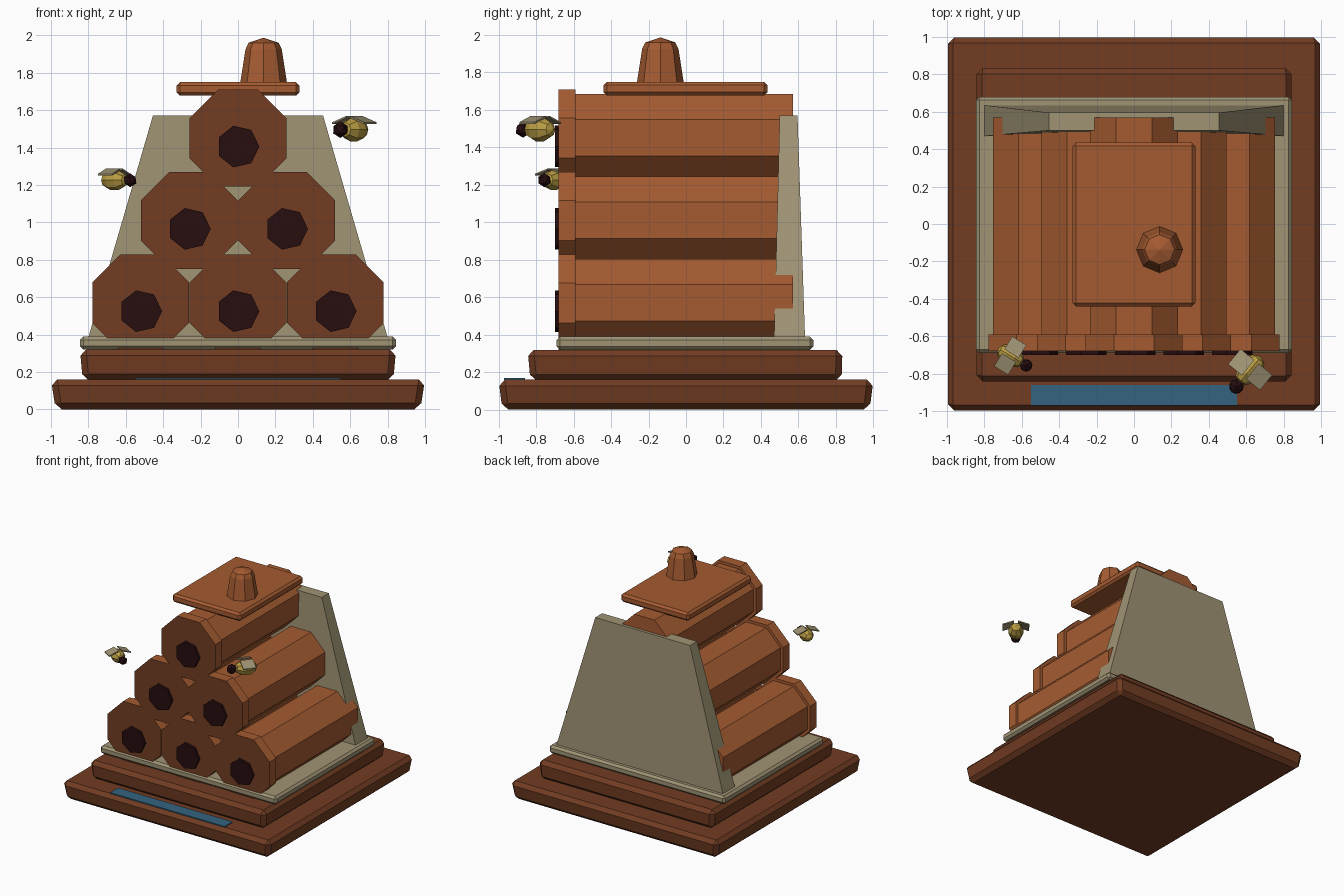
import bpy, bmesh, math
from mathutils import Matrix, Vector

if "Cube" in bpy.data.objects:
    bpy.data.objects.remove(bpy.data.objects["Cube"])


def mat(name, rgb):
    m = bpy.data.materials.new(name)
    m.diffuse_color = (*rgb, 1)
    m.use_nodes = True
    m.node_tree.nodes["Principled BSDF"].inputs["Base Color"].default_value = m.diffuse_color
    return m


CLAY = mat("orange_clay", (0.376, 0.105, 0.031))
BROWN = mat("dark_wood", (0.168, 0.046, 0.016))
STONE = mat("grey_stone", (0.35, 0.295, 0.175))
BLUE = mat("blue_plate", (0.034, 0.125, 0.21))
DARK = mat("dark_hole", (0.02, 0.004, 0.005))
YELLOW = mat("bee_yellow", (0.48, 0.33, 0.055))


def finish(name, bm, *mats):
    bmesh.ops.recalc_face_normals(bm, faces=bm.faces)
    me = bpy.data.meshes.new(name)
    bm.to_mesh(me)
    bm.free()
    ob = bpy.data.objects.new(name, me)
    for m in mats:
        me.materials.append(m)
    bpy.context.collection.objects.link(ob)
    return ob


def loft(rings):
    """Skin a list of equal-length point rings and cap both ends."""
    bm = bmesh.new()
    vs = [[bm.verts.new(p) for p in r] for r in rings]
    n = len(vs[0])
    for a, b in zip(vs, vs[1:]):
        for i in range(n):
            j = (i + 1) % n
            bm.faces.new((a[i], a[j], b[j], b[i]))
    bm.faces.new(vs[0])
    bm.faces.new(vs[-1])
    return bm


def rect(x, y0, y1, z):
    return [(-x, y0, z), (x, y0, z), (x, y1, z), (-x, y1, z)]


def slab(name, m, lower, upper, bevel=0):
    """Box from two rectangles (half_x, y0, y1, z) with chamfered edges."""
    ob = finish(name, loft([rect(*lower), rect(*upper)]), m)
    if bevel:
        b = ob.modifiers.new("chamfer", "BEVEL")
        b.width = bevel
        b.segments = 1
        b.limit_method = "NONE"
    return ob


def prism(cx, cz, r, y0, y1, n, start):
    """Polygonal prism along y."""
    angs = [start + math.tau * i / n for i in range(n)]
    return loft([[(cx + r * math.cos(a), y, cz + r * math.sin(a)) for a in angs]
                 for y in (y0, y1)])


# stepped base
slab("base_slab", BROWN, (0.975, -0.98, 0.98, 0), (1.0, -1.0, 1.0, 0.16), 0.033)
slab("upper_slab", BROWN, (0.83, -0.83, 0.83, 0.155), (0.845, -0.845, 0.835, 0.32), 0.033)
slab("stone_floor", STONE, (0.845, -0.69, 0.68, 0.32), (0.845, -0.69, 0.68, 0.39), 0.018)
slab("front_plate", BLUE, (0.55, -0.97, -0.86, 0.159), (0.55, -0.97, -0.86, 0.168))

# tapered back board
slab("back_board", STONE, (0.80, 0.47, 0.635, 0.385), (0.455, 0.50, 0.595, 1.57))

# pyramid of octagonal pipes with rim and entrance hole
K = math.cos(math.pi / 8)
for row in range(3):
    z = 0.57 + 0.44 * row
    for i in range(3 - row):
        x = 0.52 * (i - (2 - row) / 2)
        tag = f"_{row + 1}_{i + 1}"
        finish("pipe_body" + tag, prism(x, z, 0.235 / K, -0.60, 0.57, 8, math.pi / 8), CLAY)
        rim = finish("pipe_rim" + tag,
                     prism(x, z, 0.259 / K, -0.68, -0.59, 8, math.pi / 8), CLAY, BROWN)
        for f in rim.data.polygons:
            f.material_index = int(f.normal.y < -0.9)
        finish("entrance_hole" + tag, prism(x, z - 0.045, 0.114, -0.70, -0.675, 7, 0), DARK)

# roof tile and chimney knob
slab("roof_tile", CLAY, (0.328, -0.44, 0.435, 1.677), (0.328, -0.44, 0.435, 1.75), 0.018)
profile = [(0.125, 1.745), (0.097, 1.925), (0.08, 1.96), (0.005, 1.985)]
finish("chimney", loft([[(0.137 + r * math.cos(math.tau * i / 8),
                          -0.137 + r * math.sin(math.tau * i / 8), z) for i in range(8)]
                        for r, z in profile]), CLAY)


# bees, built facing +x and then turned into place
def bee(name, loc, direction, s):
    turn = math.atan2(direction[1], direction[0])
    place = Matrix.Translation(loc) @ Matrix.Rotation(turn, 4, "Z") @ Matrix.Scale(s, 4)

    bm = bmesh.new()
    bmesh.ops.create_uvsphere(bm, u_segments=8, v_segments=5, radius=1)
    shape = Matrix.Diagonal((0.092, 0.066, 0.066, 1)) @ Matrix.Rotation(math.pi / 2, 4, "Y")
    bm.transform(place @ shape)
    finish(name + "_body", bm, YELLOW)

    bm = bmesh.new()
    bmesh.ops.create_icosphere(bm, subdivisions=1, radius=0.044)
    bm.transform(place @ Matrix.Translation((0.115, 0, 0)))
    finish(name + "_head", bm, DARK)

    for side, label in ((1, "left"), (-1, "right")):
        rings = [[(-0.055, side * y, z), (0.05, side * y, z),
                  (0.05, side * y, z + 0.01), (-0.055, side * y, z + 0.01)]
                 for y, z in ((0.015, 0.063), (0.11, 0.03))]
        bm = loft(rings)
        bm.transform(place)
        finish(f"{name}_{label}_wing", bm, STONE)


bee("bee_right", (0.62, -0.78, 1.495), (-0.63, -0.77), 1.0)
bee("bee_left", (-0.66, -0.705, 1.225), (0.85, -0.52), 0.85)
